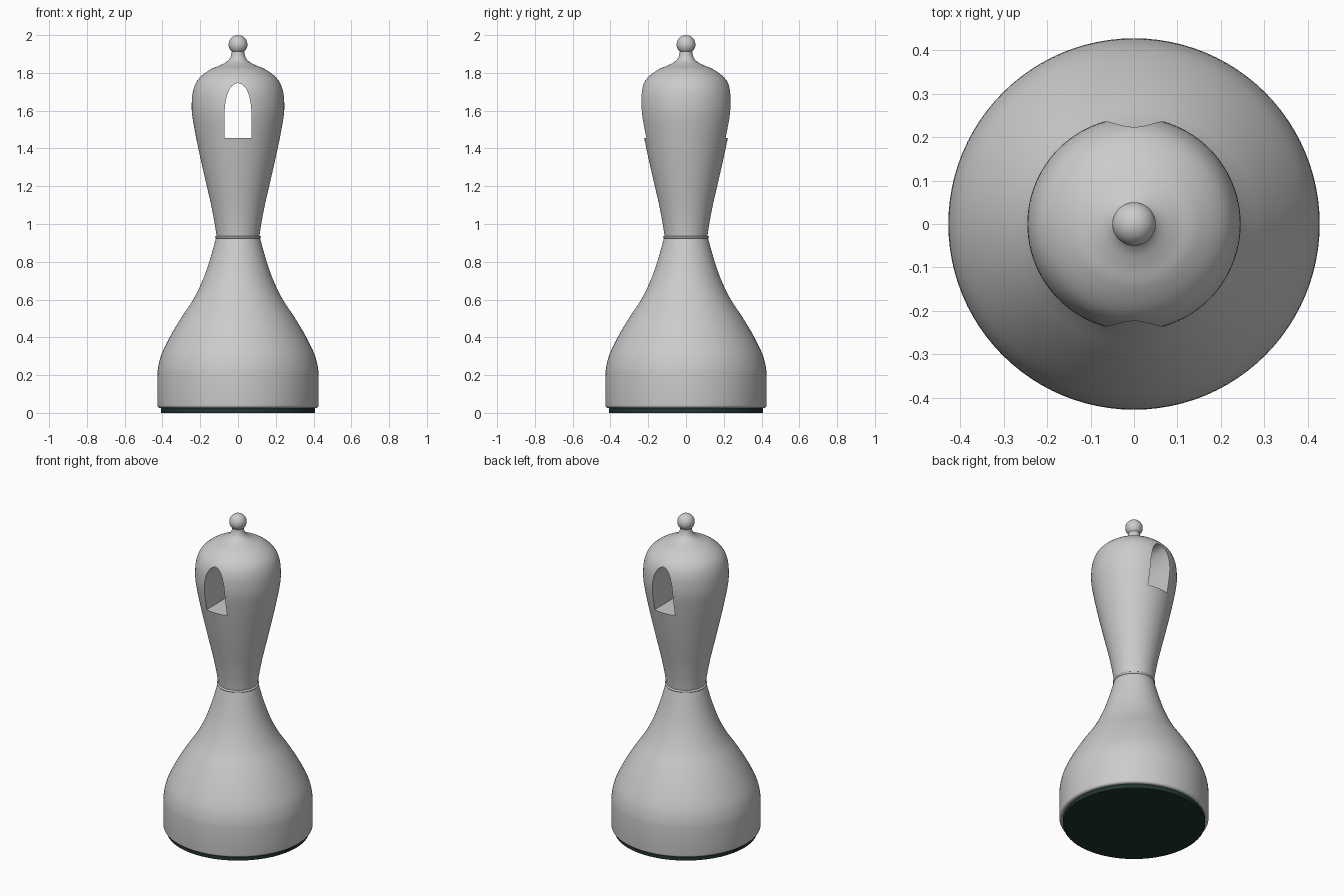
import bpy, bmesh, math
from mathutils import Vector

if "Cube" in bpy.data.objects:
    bpy.data.objects.remove(bpy.data.objects["Cube"])


def spline(pts, n=5):
    """Catmull-Rom curve through (r, z) points."""
    p = [Vector(q) for q in pts]
    p = [2 * p[0] - p[1]] + p + [2 * p[-1] - p[-2]]
    out = []
    for a, b, c, d in zip(p, p[1:], p[2:], p[3:]):
        for k in range(n):
            t = k / n
            out.append(0.5 * (2 * b + (c - a) * t + (2 * a - 5 * b + 4 * c - d) * t * t
                              + (3 * b - a - 3 * c + d) * t ** 3))
    return [tuple(v) for v in out] + [tuple(pts[-1])]


def make_object(name, bm):
    bmesh.ops.recalc_face_normals(bm, faces=bm.faces)
    me = bpy.data.meshes.new(name)
    bm.to_mesh(me)
    bm.free()
    ob = bpy.data.objects.new(name, me)
    bpy.context.collection.objects.link(ob)
    return ob


def lathe(name, profile, sides=96):
    """Closed solid of revolution with flat end caps."""
    bm = bmesh.new()
    rings = [[bm.verts.new((r * math.cos(2 * math.pi * i / sides),
                            r * math.sin(2 * math.pi * i / sides), z))
              for i in range(sides)] for r, z in profile]
    for a, b in zip(rings, rings[1:]):
        for i in range(sides):
            j = (i + 1) % sides
            bm.faces.new((a[i], a[j], b[j], b[i]))
    bm.faces.new(rings[0][::-1])
    bm.faces.new(rings[-1])
    return make_object(name, bm)


def smooth(ob, angle=35):
    bpy.ops.object.select_all(action='DESELECT')
    ob.select_set(True)
    bpy.context.view_layer.objects.active = ob
    bpy.ops.object.shade_smooth_by_angle(angle=math.radians(angle))


# Felt pad under the base
felt = lathe("felt_pad", [(0.407, 0), (0.407, 0.03)])
mat = bpy.data.materials.new("dark_green_felt")
mat.diffuse_color = (0.015, 0.035, 0.028, 1)
mat.use_nodes = True
mat.node_tree.nodes["Principled BSDF"].inputs["Base Color"].default_value = mat.diffuse_color
felt.data.materials.append(mat)

# Bell-shaped base
fillet = [(0.412 + 0.015 * math.sin(a), 0.041 - 0.015 * math.cos(a))
          for a in (k * math.pi / 12 for k in range(7))]
bell = spline([(0.427, 0.19), (0.423, 0.24), (0.405, 0.31), (0.362, 0.40), (0.303, 0.50),
               (0.237, 0.60), (0.188, 0.70), (0.152, 0.80), (0.115, 0.93)])
base = lathe("base", fillet + bell)

# Thin collar at the waist
collar = lathe("collar", [(0.11, 0.923)] + [
    (0.116 + 0.005 * math.sin(a), 0.93 - 0.006 * math.cos(a))
    for a in (k * math.pi / 8 for k in range(9))] + [(0.11, 0.937)])

# Upper body with shoulder and neck
body = lathe("upper_body", spline([
    (0.113, 0.93), (0.123, 1.0), (0.142, 1.1), (0.165, 1.2), (0.188, 1.3), (0.210, 1.4),
    (0.230, 1.5), (0.243, 1.58), (0.245, 1.64), (0.239, 1.70), (0.221, 1.75),
    (0.190, 1.787), (0.143, 1.82), (0.100, 1.838), (0.066, 1.855), (0.046, 1.873),
    (0.036, 1.895), (0.032, 1.92)]))

# Pointed-arch window cut through front to back
right = [(0.071, 1.455)] + [
    (0.071 * math.cos(t) ** 0.9, 1.585 + 0.16 * math.sin(t))
    for t in (k * math.pi / 24 for k in range(12))]
outline = right + [(0, 1.747)] + [(-x, z) for x, z in reversed(right)]
bm = bmesh.new()
front = [bm.verts.new((x, -0.4, z)) for x, z in outline]
back = [bm.verts.new((x, 0.4, z)) for x, z in outline]
bm.faces.new(front)
bm.faces.new(back[::-1])
for i in range(len(front)):
    j = (i + 1) % len(front)
    bm.faces.new((front[i], back[i], back[j], front[j]))
cutter = make_object("window_cutter", bm)
cutter.hide_render = True

cut = body.modifiers.new("window", 'BOOLEAN')
cut.operation = 'DIFFERENCE'
cut.solver = 'EXACT'
cut.object = cutter
bpy.context.view_layer.objects.active = body
bpy.ops.object.modifier_apply(modifier=cut.name)
bpy.data.objects.remove(cutter)

# Finial ball
bpy.ops.mesh.primitive_uv_sphere_add(segments=48, ring_count=24, radius=0.05,
                                     location=(0, 0, 1.95))
ball = bpy.context.object
ball.name = "finial_ball"

for ob in (felt, base, collar, body, ball):
    smooth(ob)
